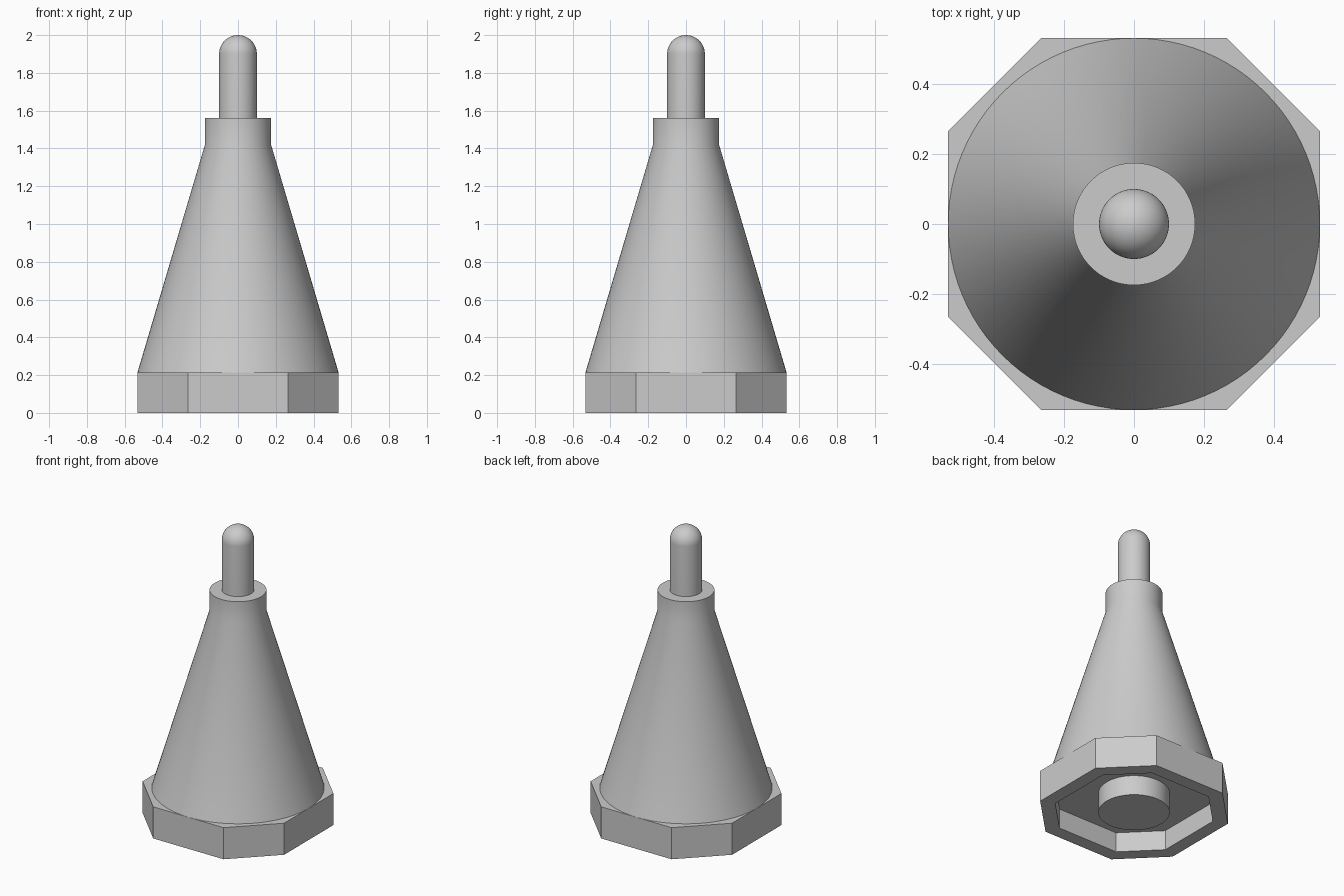
import bpy
import bmesh
import math

cube = bpy.data.objects.get("Cube")
if cube:
    bpy.data.objects.remove(cube, do_unlink=True)

grey = bpy.data.materials.new("plain grey")
grey.use_nodes = True
colour = (0.6, 0.6, 0.6, 1)
grey.diffuse_color = colour
grey.node_tree.nodes["Principled BSDF"].inputs["Base Color"].default_value = colour

HALF, CORNER, HEIGHT = 0.533, 0.265, 0.215
WALL, RECESS = 0.09, 0.135
SEGMENTS = 96


def finish(name, bm, smooth):
    bmesh.ops.recalc_face_normals(bm, faces=bm.faces)
    mesh = bpy.data.meshes.new(name)
    bm.to_mesh(mesh)
    bm.free()
    mesh.materials.append(grey)
    obj = bpy.data.objects.new(name, mesh)
    bpy.context.collection.objects.link(obj)
    if smooth:
        bpy.ops.object.select_all(action='DESELECT')
        obj.select_set(True)
        bpy.context.view_layer.objects.active = obj
        bpy.ops.object.shade_smooth_by_angle(angle=math.radians(30))
    return obj


def lathe(name, profile):
    """Spin (radius, height) points around the z axis."""
    bm = bmesh.new()
    verts = [bm.verts.new((r, 0, z)) for r, z in profile]
    edges = [bm.edges.new(pair) for pair in zip(verts, verts[1:])]
    bmesh.ops.spin(bm, geom=verts + edges, cent=(0, 0, 0), axis=(0, 0, 1),
                   angle=math.tau, steps=SEGMENTS, use_duplicate=False)
    bmesh.ops.remove_doubles(bm, verts=bm.verts, dist=0.0001)
    return finish(name, bm, True)


def octagon(bm, offset, z):
    """Ring of a square with cut corners, moved inward by offset."""
    h = HALF - offset
    c = HALF + CORNER - offset * math.sqrt(2) - h
    pts = [(h, -c), (h, c), (c, h), (-c, h), (-h, c), (-h, -c), (-c, -h), (c, -h)]
    return [bm.verts.new((x, y, z)) for x, y in pts]


# Eight-sided base, hollowed from below
bm = bmesh.new()
rings = [octagon(bm, 0, HEIGHT), octagon(bm, 0, 0),
         octagon(bm, WALL, 0), octagon(bm, WALL, RECESS)]
for a, b in zip(rings, rings[1:]):
    for i in range(8):
        j = (i + 1) % 8
        bm.faces.new((a[i], a[j], b[j], b[i]))
bm.faces.new(rings[0])
bm.faces.new(rings[-1])
finish("octagonal_base", bm, False)

# Round stud inside the hollow
lathe("underside_stud", [(0.22, RECESS), (0.22, 0), (0, 0)])

# Tapered body with its straight collar
lathe("cone_body", [(0.532, HEIGHT), (0.175, 1.42), (0.175, 1.56), (0, 1.56)])

# Pin with a domed tip
PIN = 0.1
dome = [(PIN * math.cos(t), 2 - PIN + PIN * math.sin(t))
        for t in (math.pi / 2 * i / 16 for i in range(16))]
lathe("domed_pin", [(PIN, 1.56)] + dome + [(0, 2)])
